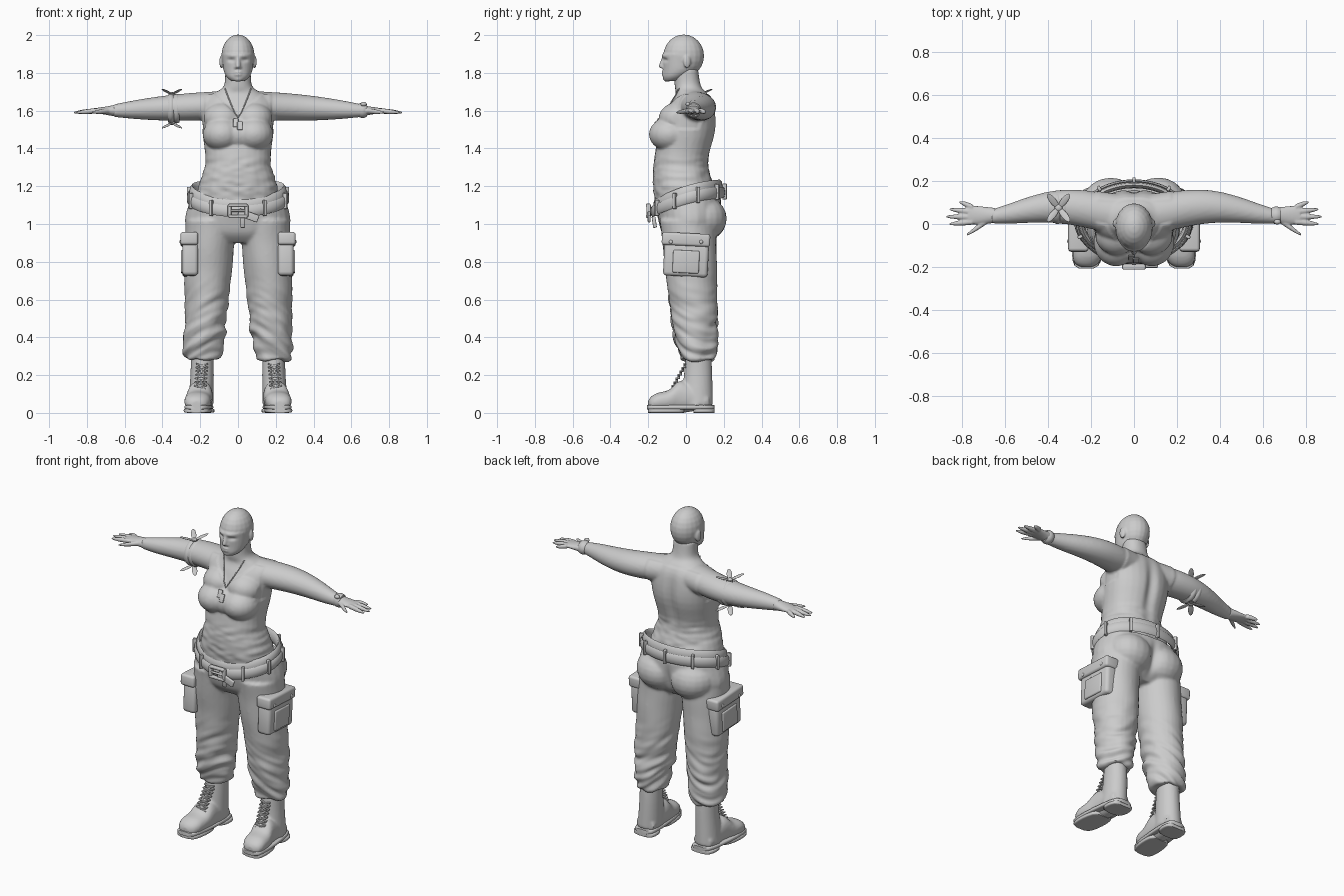
import bpy, bmesh, math
from mathutils import Vector, Matrix, noise
from math import sin, cos, pi, tau, radians

cube = bpy.data.objects.get("Cube")
if cube:
    bpy.data.objects.remove(cube)

clay = bpy.data.materials.new("clay_grey")
clay.use_nodes = True
clay.diffuse_color = (.6, .6, .6, 1)
clay.node_tree.nodes["Principled BSDF"].inputs["Base Color"].default_value = clay.diffuse_color


def loft(bm, rows, axis="z", sides=28, power=2, steps=4):
    """Skin superellipse rings; a row is position, two centres, two radii."""
    rows = [Vector(row) for row in rows]
    path = []
    for i, (start, end) in enumerate(zip(rows, rows[1:])):
        leave = (end - rows[max(i - 1, 0)]) / 2
        arrive = (rows[min(i + 2, len(rows) - 1)] - start) / 2
        for step in range(steps):
            t = step / steps
            path.append(start + leave * t + (3 * (end - start) - 2 * leave - arrive) * t**2
                        + (2 * (start - end) + leave + arrive) * t**3)
    path.append(rows[-1])
    rings = []
    for along, centre_a, centre_b, radius_a, radius_b in path:
        ring = []
        for side in range(sides):
            angle = tau * side / sides
            u, v = (math.copysign(abs(f) ** (2 / power), f) for f in (cos(angle), sin(angle)))
            a, b = centre_a + radius_a * u, centre_b + radius_b * v
            ring.append(bm.verts.new({"z": (a, b, along), "x": (along, a, b), "y": (a, along, b)}[axis]))
        rings.append(ring)
    stitch(bm, rings)
    bm.faces.new(rings[0])
    bm.faces.new(rings[-1])


def stitch(bm, rings):
    for low, high in zip(rings, rings[1:]):
        for j in range(len(low)):
            bm.faces.new((low[j - 1], low[j], high[j], high[j - 1]))


def placed(loc, size, turn):
    return Matrix.Translation(loc) @ turn @ Matrix.Diagonal((*size, 1))


def ball(bm, loc, size, turn=Matrix()):
    bmesh.ops.create_uvsphere(bm, u_segments=20, v_segments=12, radius=1, matrix=placed(loc, size, turn))


def block(bm, loc, half, turn=Matrix(), bevel=.005):
    verts = bmesh.ops.create_cube(bm, size=2, matrix=placed(loc, half, turn))["verts"]
    edges = list({edge for vert in verts for edge in vert.link_edges})
    bmesh.ops.bevel(bm, geom=edges, offset=bevel, segments=3, affect="EDGES", profile=.5)


def reflect(bm):
    copy = bmesh.ops.duplicate(bm, geom=bm.verts[:] + bm.edges[:] + bm.faces[:])["geom"]
    verts = [item for item in copy if isinstance(item, bmesh.types.BMVert)]
    bmesh.ops.scale(bm, vec=(-1, 1, 1), verts=verts)


def finish(name, bm, voxel=0, push=None):
    """Make the object, optionally fusing its parts and sculpting the surface."""
    bmesh.ops.recalc_face_normals(bm, faces=bm.faces)
    mesh = bpy.data.meshes.new(name)
    bm.to_mesh(mesh)
    bm.free()
    ob = bpy.data.objects.new(name, mesh)
    bpy.context.collection.objects.link(ob)
    bpy.ops.object.select_all(action="DESELECT")
    ob.select_set(True)
    bpy.context.view_layer.objects.active = ob
    if voxel:
        fuse = ob.modifiers.new("fuse", "REMESH")
        fuse.mode, fuse.voxel_size = "VOXEL", voxel
        bpy.ops.object.modifier_apply(modifier="fuse")
        soften = ob.modifiers.new("soften", "SMOOTH")
        soften.iterations = 4
        bpy.ops.object.modifier_apply(modifier="soften")
    if push:
        moves = [push(vert.co, vert.normal) for vert in ob.data.vertices]
        for vert, move in zip(ob.data.vertices, moves):
            vert.co += move
    ob.data.materials.clear()
    ob.data.materials.append(clay)
    bpy.ops.object.shade_smooth_by_angle(angle=radians(50))
    return ob


def bump(co, centre, size):
    return math.exp(-sum(((a - b) / s) ** 2 for a, b, s in zip(co, centre, size)))


def ramp(value, width):
    t = min(max(value / width, 0), 1)
    return t * t * (3 - 2 * t)


# Torso, neck and arms in a sleeveless top
def shape_top(co, normal):
    side = abs(co.x)
    neckline = 1.57 + side if co.y < 0 else 1.69
    shirt = ramp(.18 - side, .01) * ramp(neckline - co.z, .01) if co.z > 1.5 else 1
    folds = noise.noise((co.x * 16, co.y * 5, co.z * 38)) * ramp(1.4 - co.z, .1)
    move = normal * (.005 * shirt + .006 * folds)
    move.y -= .02 * bump(co, (0, .15, 1.47), (.03, .1, .16))
    return move


def arm_row(t):
    radius = .075 - .042 * t * abs(t)
    return .15 + .51 * t, .055 + .025 * sin(1.3 * pi * t), 1.625 - .025 * t, radius * (1.2 - .2 * t), radius


bm = bmesh.new()
loft(bm, [arm_row(i / 6) for i in range(-1, 7)], "x")
ball(bm, (.083, -.085, 1.475), (.1, .107, .085))
ball(bm, (.08, -.04, 1.56), (.1, .1, .08))
reflect(bm)
loft(bm, [(1.1, 0, 0, .22, .155), (1.2, 0, -.015, .205, .155), (1.33, 0, -.025, .168, .14),
          (1.5, 0, .01, .185, .145), (1.63, 0, .03, .19, .115), (1.69, 0, .03, .13, .085),
          (1.73, 0, .01, .075, .07), (1.82, 0, 0, .068, .064)], power=2.2)
ball(bm, (0, -.085, 1.475), (.12, .09, .08))
upper = finish("upper_body", bm, voxel=.009, push=shape_top)

# Hands with spread fingers and thumbs
bm = bmesh.new()
loft(bm, [(.64, .04, 1.6, .034, .033), (.71, .04, 1.6, .042, .02), (.77, .043, 1.6, .044, .012)], "x")
fingers = [((.75, .01 + .023 * i), (.87 - .015 * (i - 1) ** 2, .034 * i)) for i in range(4)]
for base, tip in fingers + [((.68, .015), (.775, -.05))]:
    rows = []
    for t in (0, .5, .9, 1):
        x, y = Vector(base).lerp(Vector(tip), t)
        radius = .005 + .009 * (1 - t**3)
        rows.append((x, y, 1.6 - .01 * t, radius, radius))
    loft(bm, rows, "x", sides=12)
reflect(bm)
finish("hands", bm, voxel=.0045)


# Head with facial features
def shape_face(co, normal):
    side = abs(co.x)
    eye = bump((side, co.y, co.z), (.036, -.11, 1.868), (.02, .04, .01))
    brow = bump((side, co.y, co.z), (.03, -.12, 1.89), (.03, .04, .01))
    return Vector((0, .01 * eye - .005 * brow, 0))


bm = bmesh.new()
ball(bm, (.036, -.097, 1.868), (.015, .014, .012))
ball(bm, (.013, -.116, 1.829), (.01, .013, .01))
ball(bm, (.088, .006, 1.858), (.01, .02, .034), Matrix.Rotation(.3, 4, "Z"))
reflect(bm)
ball(bm, (0, -.012, 1.89), (.088, .108, .113))
loft(bm, [(1.757, 0, -.075, .035, .04), (1.78, 0, -.058, .061, .065),
          (1.82, 0, -.032, .078, .09), (1.9, 0, -.02, .086, .105)])
loft(bm, [(1.825, 0, -.12, .012, .015), (1.835, 0, -.125, .014, .02), (1.89, 0, -.11, .012, .014)], sides=16)
for z in (1.79, 1.804):
    ball(bm, (0, -.115, z), (.025, .015, .006))
ball(bm, (0, -.1, 1.768), (.025, .022, .015))
finish("head", bm, voxel=.0055, push=shape_face)


# Baggy trousers, more crumpled toward the ankles
def crumple(co, normal):
    low = ramp(.78 - co.z, .45)
    creases = noise.noise((co.x * 9, co.y * 8, co.z * 26 + abs(co.x) * 14 + co.y * 8))
    drape = noise.noise(co * 6)
    cleft = bump(co, (0, .2, 1), (.025, .1, .09))
    return normal * (.019 * low * creases + .006 * drape) - Vector((0, .025 * cleft, 0))


def leg_row(t):
    return .28 + .74 * t, .187 - .045 * t, .06 - .05 * t, .093 + .042 * t**.6, .09 + .057 * t**.5


bm = bmesh.new()
loft(bm, [leg_row(i / 8) for i in range(9)])
ball(bm, (.11, .085, 1.03), (.14, .13, .12))
reflect(bm)
loft(bm, [(.9, 0, .01, .19, .09), (.95, 0, .015, .25, .14), (1.02, 0, .02, .28, .165),
          (1.14, 0, .01, .25, .178)], power=2.2)
finish("trousers", bm, voxel=.009, push=crumple)


# Waistband and belt, dipping at the front
def hip(angle, grow=0, lift=0):
    s = sin(angle)
    return Vector(((.256 + grow) * cos(angle), .01 + (.182 + grow) * s, 1.137 + .05 * s - .02 * s * s + lift))


def band(name, grow, lift, height, thick, count=72):
    bm = bmesh.new()
    corners = [(cos(tau * i / 8), sin(tau * i / 8)) for i in range(8)]
    rings = [[bm.verts.new(hip(tau * i / count, grow + out * thick, lift + up * height)) for out, up in corners]
             for i in range(count)]
    stitch(bm, rings + rings[:1])
    finish(name, bm)


band("waistband", -.012, .028, .04, .014)
band("belt", .006, 0, .03, .009)
bm = bmesh.new()
for i in range(9):
    angle = radians(37 * i - 58)
    turn = Matrix.Rotation(math.atan2(.25 * sin(angle), .19 * cos(angle)), 4, "Z")
    block(bm, hip(angle, .012, .005), (.012, .008, .042), turn, .004)
finish("belt_loops", bm)

# Buckle with its prong, loose belt end and fly
bm = bmesh.new()
block(bm, (.045, -.198, 1.07), (.01, .012, .034))
reflect(bm)
for z in (1.04, 1.1):
    block(bm, (0, -.2, z), (.05, .012, .008))
block(bm, (0, -.204, 1.07), (.04, .006, .006))
block(bm, (.055, -.195, 1.045), (.055, .008, .02), Matrix.Rotation(.35, 4, "Y"))
block(bm, (.025, -.168, 1.01), (.012, .01, .03), Matrix.Rotation(.15, 4, "X"))
finish("buckle", bm)

# Cargo pockets with flaps and buttons
bm = bmesh.new()
tilt = Matrix.Rotation(-.05, 4, "X")
block(bm, (.253, 0, .81), (.042, .118, .088), tilt, .02)
block(bm, (.258, 0, .918), (.047, .128, .034), tilt, .014)
block(bm, (.293, 0, .8), (.01, .07, .06), tilt, .008)
for y in (-.08, .08):
    ball(bm, (.304, y, .905), (.006, .01, .01))
reflect(bm)
finish("cargo_pockets", bm)

# Boots: shaft and foot fused
bm = bmesh.new()
loft(bm, [(.31, .19, .066, .06, .068), (.2, .19, .064, .062, .075), (.04, .197, .058, .068, .085)])
loft(bm, [(.12, .195, .06, .06, .035), (-.02, .2, .085, .066, .085), (-.09, .21, .066, .07, .056),
          (-.15, .216, .06, .068, .046), (-.185, .22, .05, .052, .036), (-.2, .22, .045, .025, .02)], "y", power=2.3)
reflect(bm)
finish("boots", bm, voxel=.008)

# Soles: a welt over a front tread and a heel
bm = bmesh.new()
for z, toe, heel in ((.03, -.207, .152), (.012, -.2, -.01), (.012, .04, .15)):
    rows = []
    for i in range(9):
        y = toe + (heel - toe) * (1 - cos(pi * i / 8)) / 2
        rows.append((y, .205 - .08 * y, z, .073 * (.45 + .55 * sin(pi * i / 8) ** .6), .012))
    loft(bm, rows, "y", power=5, steps=1)
reflect(bm)
finish("soles", bm)

# Crossed laces up the instep
bm = bmesh.new()
for i in range(7):
    for turn in (.3, -.3):
        block(bm, Vector((.2, -.07, .135)).lerp(Vector((.19, -.007, .25)), i / 6),
              (.034, .006, .004), Matrix.Rotation(turn, 4, "Y"), .002)
reflect(bm)
finish("laces", bm)


# Neck chain and tags resting on the chest
def on_chest(x, z, gap=.003):
    location = upper.ray_cast(Vector((x, -1, z)), Vector((0, 1, 0)))[1]
    return Vector((x, location.y - gap, z))


bm = bmesh.new()
for i in range(40):
    t = i / 39
    ball(bm, on_chest(.068 * (1 - t) ** .8, 1.715 - .15 * t), (.003, .003, .004))
reflect(bm)
for x, z in ((-.012, 1.535), (.01, 1.52)):
    block(bm, on_chest(x, z, .006), (.014, .004, .024), Matrix.Rotation(-.4, 4, "X"), .003)
finish("neck_chain_and_tags", bm)


# Cloth cuff with a raised middle
def cuff(bm, x, y, z, radius, half):
    rows = []
    for i in range(7):
        size = radius + .007 * sin(pi * i / 6)
        rows.append((x + half * (i / 3 - 1), y, z, size, size))
    loft(bm, rows, "x", steps=1)


# Knotted armband with leaf-shaped tails
bm = bmesh.new()
for x in (-.325, -.355):
    cuff(bm, x, .077, 1.611, .071, .016)
for up in (1, -1):
    knot = Vector((-.35, .075, 1.611 + up * .075))
    ball(bm, knot, (.018, .018, .012))
    for along in (1, -1):
        for across in (1, -1):
            aim = Vector((along * .8, across, up * .45)).normalized()
            ball(bm, knot + aim * .045, (.015, .004, .042), aim.to_track_quat("Z", "Y").to_matrix().to_4x4())
finish("armband", bm)

# Wristband with a small knot
bm = bmesh.new()
cuff(bm, .66, .04, 1.602, .034, .022)
ball(bm, (.665, .01, 1.635), (.016, .012, .012))
finish("wristband", bm)
